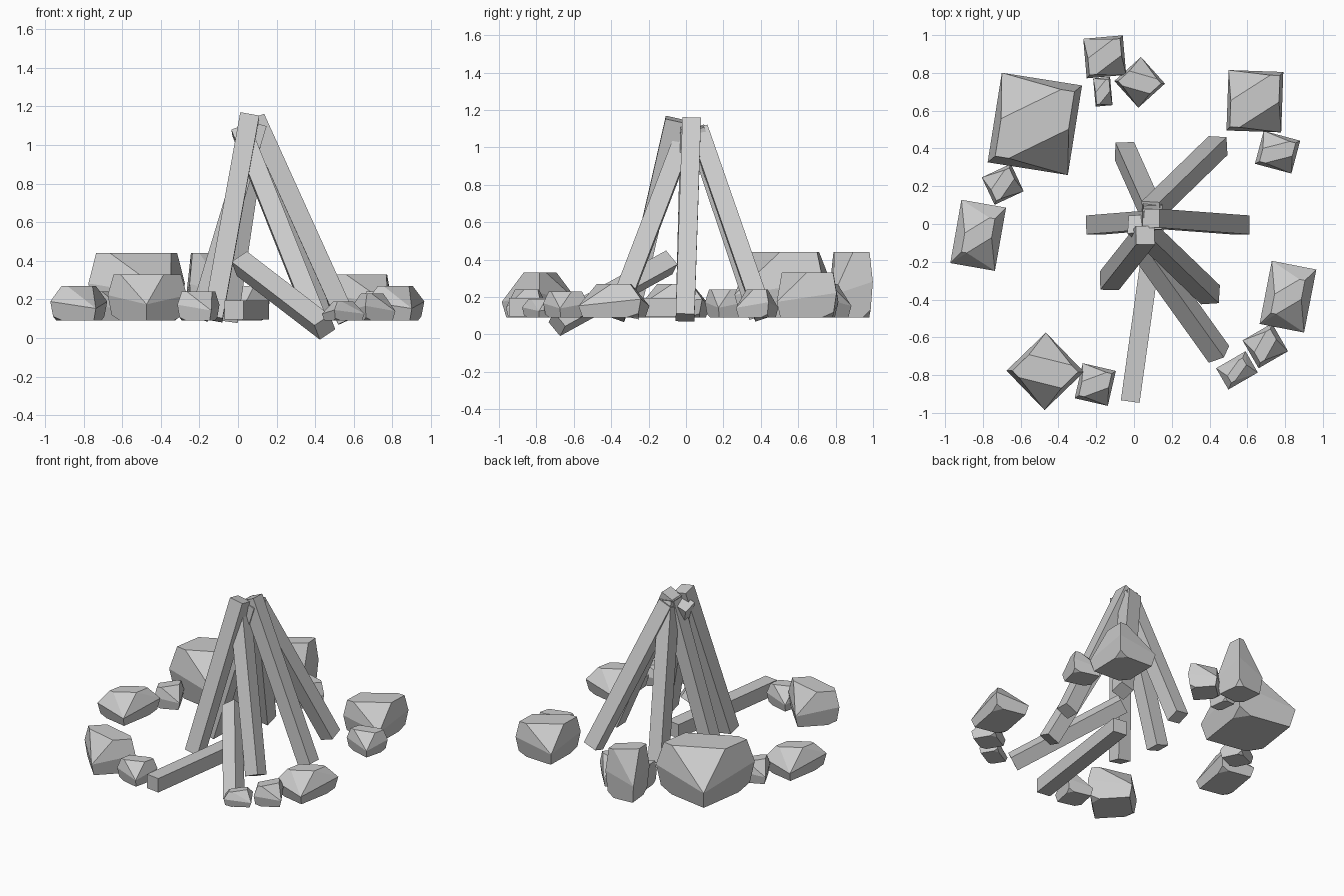
import bpy, bmesh
from math import radians
from mathutils import Vector, Matrix

if "Cube" in bpy.data.objects:
    bpy.data.objects.remove(bpy.data.objects["Cube"])


def finish(name, bm, matrix):
    bm.transform(matrix)
    bmesh.ops.recalc_face_normals(bm, faces=bm.faces)
    me = bpy.data.meshes.new(name)
    bm.to_mesh(me)
    bm.free()
    ob = bpy.data.objects.new(name, me)
    bpy.context.collection.objects.link(ob)


def log(name, a, b, w=0.1):
    # upright square beam tipped over to run between two end centres
    a, b = Vector(a), Vector(b)
    axis = b - a
    z = Vector((0, 0, 1))
    if abs(axis.normalized().z) < 0.1:      # lying log: keep its sides level
        side = axis.cross(z).normalized()
        rot = Matrix((side, z, axis.normalized())).transposed().to_4x4()
    else:
        rot = z.rotation_difference(axis).to_matrix().to_4x4()
    m = Matrix.Translation((a + b) / 2) @ rot @ Matrix.Diagonal((w, w, axis.length, 1))
    bm = bmesh.new()
    bmesh.ops.create_cube(bm, size=1)
    finish(name, bm, m)


def rock(name, x, y, w, d, top, rot, t=0.85):
    # chunky boulder: two opposite top corners and the other two bottom corners are cut away
    half = [
        (-.5, .5, .35), (-.44, .44, 0), (.5, .5, .55), (.45, .45, .12),   # side corners
        (.5 * t, .5 * t, 1), (.3 * t, .5 * t, 1), (-.5 * t, 0, 1),        # top outline
        (.25, .43, 0), (.43, .25, 0),                                     # bottom outline
    ]
    bm = bmesh.new()
    for p in half:
        for s in (1, -1):
            bm.verts.new((p[0] * s, p[1] * s, p[2]))
    bmesh.ops.convex_hull(bm, input=bm.verts)
    loose = [v for v in bm.verts if not v.link_faces]
    bmesh.ops.delete(bm, geom=loose, context='VERTS')
    bmesh.ops.dissolve_limit(bm, angle_limit=radians(4), verts=bm.verts, edges=bm.edges)
    base = 0.09
    m = (Matrix.Translation((x, y, base)) @ Matrix.Rotation(radians(rot), 4, 'Z')
         @ Matrix.Diagonal((w, d, top - base, 1)))
    finish(name, bm, m)


# leaning logs (foot, tip), then one slumped log and one lying flat
logs = [
    ((-.05, .385, .10), (.10, .05, 1.10)),
    ((.445, .415, .10), (.09, .07, 1.09)),
    ((-.205, -.005, .10), (.10, .02, 1.11)),
    ((.565, -.005, .09), (.09, .03, 1.14)),
    ((-.13, -.30, .10), (.06, -.06, 1.15)),
    ((.405, -.375, .10), (.015, .0, 1.08)),
    ((.45, -.69, .055), (.02, -.09, .385)),
    ((-.02, -.94, .145), (.11, -.01, .145)),
]
for i, (a, b) in enumerate(logs, 1):
    log(f"log_{i}", a, b)

# ring of stones: x, y, width, depth, top height, turn, top size
rocks = [
    (-.525, .53, .43, .48, .44, -9, .84),
    (-.155, .885, .21, .21, .44, 5, .85),
    (-.165, .70, .09, .15, .25, 5, .85),
    (.03, .75, .19, .19, .27, -48, .85),
    (.64, .65, .29, .32, .33, -2, .88),
    (.76, .38, .20, .18, .24, -15, .8),
    (.815, -.385, .24, .34, .27, -11, .6),
    (.695, -.645, .18, .17, .23, 30, .75),
    (.545, -.775, .18, .13, .19, 30, .65),
    (-.205, -.85, .18, .19, .24, -13, .8),
    (-.47, -.78, .29, .29, .33, -46, .85),
    (-.825, -.06, .24, .34, .27, -10, .6),
    (-.695, .21, .17, .16, .24, 25, .8),
]
for i, p in enumerate(rocks, 1):
    rock(f"stone_{i}", *p)
